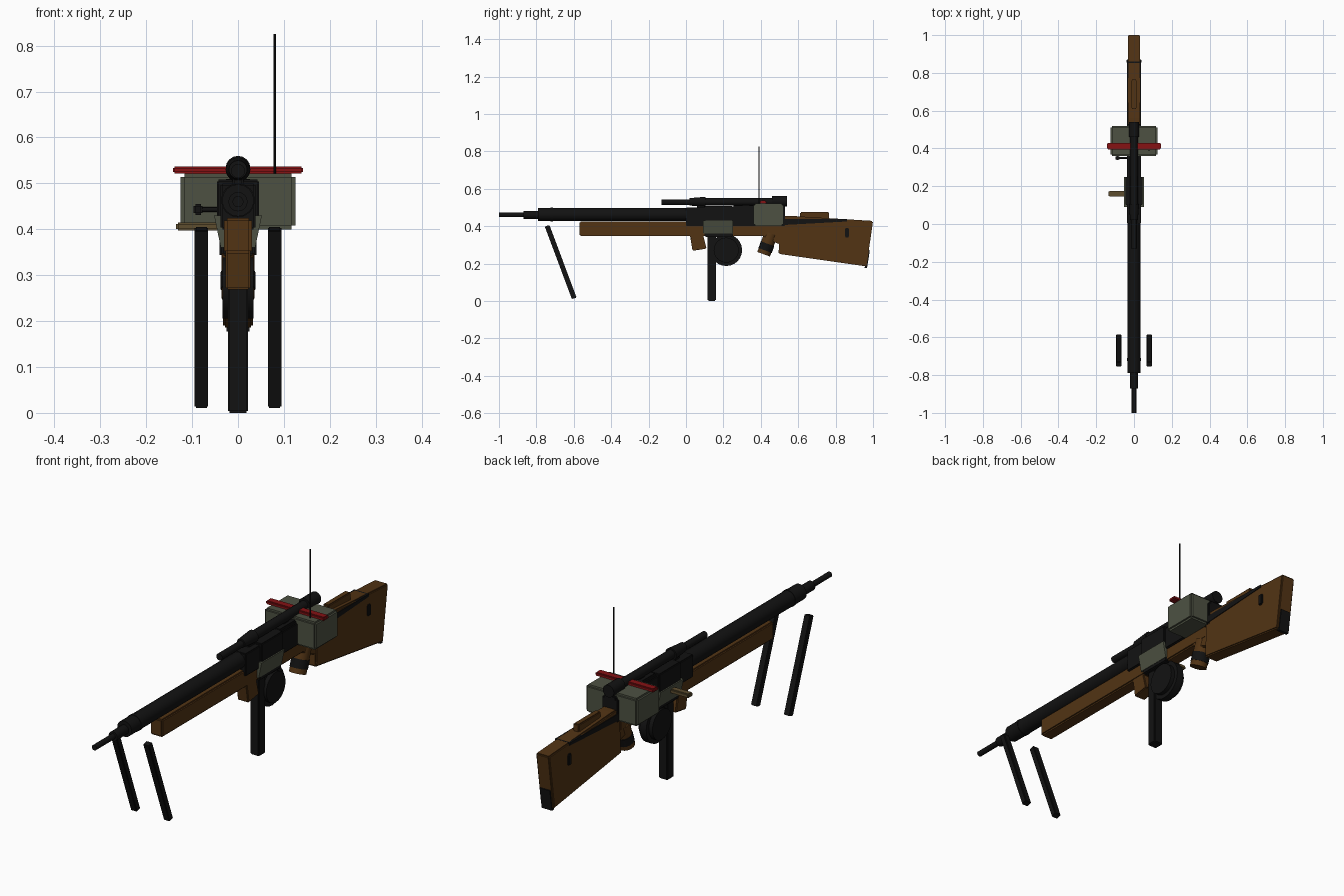
import bpy, bmesh, math
from mathutils import Vector

if "Cube" in bpy.data.objects:
    bpy.data.objects.remove(bpy.data.objects["Cube"], do_unlink=True)


def material(name, r, g, b):
    m = bpy.data.materials.new(name)
    m.use_nodes = True
    m.diffuse_color = (r, g, b, 1)
    m.node_tree.nodes["Principled BSDF"].inputs["Base Color"].default_value = (r, g, b, 1)
    return m


BLACK = material("black metal", 0.006, 0.006, 0.006)
WOOD = material("brown wood", 0.085, 0.034, 0.007)
OLIVE = material("olive paint", 0.075, 0.083, 0.055)
RED = material("red", 0.24, 0.006, 0.007)
TAN = material("tan", 0.11, 0.075, 0.028)


def finish(name, bm, mat, bevel=0.0):
    if bevel:
        sharp = [e for e in bm.edges if e.calc_face_angle(0) > 0.6]
        bmesh.ops.bevel(bm, geom=sharp, offset=bevel, segments=2, affect='EDGES', clamp_overlap=True)
    bmesh.ops.recalc_face_normals(bm, faces=bm.faces[:])
    me = bpy.data.meshes.new(name)
    bm.to_mesh(me)
    bm.free()
    me.materials.append(mat)
    ob = bpy.data.objects.new(name, me)
    bpy.context.collection.objects.link(ob)
    return ob


def box(name, mat, x, y, z, bevel=0.004):
    """Box spanning the given (min, max) ranges."""
    bm = bmesh.new()
    bmesh.ops.create_cube(bm, size=1)
    for v in bm.verts:
        v.co = [(r[0] + r[1]) / 2 + c * (r[1] - r[0]) for r, c in zip((x, y, z), v.co)]
    return finish(name, bm, mat, bevel)


def side_profile(name, mat, points, half, bevel=0.004):
    """Outline in (y, z) extruded across x."""
    bm = bmesh.new()
    face = bm.faces.new([bm.verts.new((-half, y, z)) for y, z in points])
    new = bmesh.ops.extrude_face_region(bm, geom=[face])["geom"]
    moved = [v for v in new if isinstance(v, bmesh.types.BMVert)]
    bmesh.ops.translate(bm, verts=moved, vec=(2 * half, 0, 0))
    return finish(name, bm, mat, bevel)


def rod(name, mat, a, b, r, r2=None, sides=16, bevel=0.0):
    """Cylinder or cone between two points."""
    a, b = Vector(a), Vector(b)
    bm = bmesh.new()
    bmesh.ops.create_cone(bm, cap_ends=True, segments=sides, radius1=r,
                          radius2=r if r2 is None else r2, depth=(b - a).length)
    bmesh.ops.rotate(bm, verts=bm.verts[:], matrix=(b - a).to_track_quat('Z', 'Y').to_matrix())
    bmesh.ops.translate(bm, verts=bm.verts[:], vec=(a + b) / 2)
    ob = finish(name, bm, mat, bevel)
    if sides > 8:
        bpy.context.view_layer.objects.active = ob
        ob.select_set(True)
        bpy.ops.object.shade_smooth_by_angle(angle=math.radians(35))
        ob.select_set(False)
    return ob


def along(name, mat, y0, y1, z, r, r2=None):
    return rod(name, mat, (0, y0, z), (0, y1, z), r, r2)


# Barrel, jacket and rings
along("barrel", BLACK, -1.0, -0.75, 0.46, 0.012)
along("muzzle_ring", BLACK, -0.87, -0.78, 0.46, 0.021)
along("barrel_jacket", BLACK, -0.79, 0.05, 0.463, 0.035)
along("jacket_ring", BLACK, -0.725, -0.71, 0.463, 0.037)

# Wooden fore end and grips
box("fore_end", WOOD, (-0.03, 0.03), (-0.57, 0.5), (0.347, 0.425), 0.006)
side_profile("front_grip", WOOD, [(0.02, 0.36), (0.09, 0.36), (0.11, 0.28), (0.035, 0.268)], 0.027)
side_profile("grip_neck", WOOD, [(0.36, 0.40), (0.52, 0.40), (0.51, 0.30), (0.43, 0.33)], 0.028)
rod("rear_grip", WOOD, (0, 0.455, 0.36), (0, 0.415, 0.25), 0.036)
rod("rear_grip_band", BLACK, (0, 0.436, 0.306), (0, 0.423, 0.27), 0.038)

# Receiver
box("receiver", BLACK, (-0.038, 0.038), (0.0, 0.53), (0.4, 0.5))
box("receiver_cover", BLACK, (-0.046, 0.046), (0.1, 0.25), (0.42, 0.508))
box("receiver_rear", BLACK, (-0.03, 0.03), (0.25, 0.53), (0.43, 0.51))
box("lower_frame", BLACK, (-0.036, 0.036), (0.1, 0.25), (0.343, 0.4))
side = side_profile("magazine_housing", OLIVE, [(0.09, 0.43), (0.25, 0.43), (0.25, 0.36), (0.09, 0.36)], 0.052, 0)
for v in side.data.vertices:
    if v.co.z < 0.4:
        v.co.x *= 0.72
rod("bolt_handle", BLACK, (-0.03, 0.35, 0.443), (-0.08, 0.35, 0.443), 0.005)
box("bolt_knob", BLACK, (-0.097, -0.077), (0.338, 0.362), (0.431, 0.455))
box("side_handle", TAN, (-0.135, -0.03), (0.145, 0.175), (0.397, 0.415))

# Straight magazine and drum
box("straight_magazine", BLACK, (-0.022, 0.022), (0.115, 0.16), (0.0, 0.36))
rod("drum_magazine", BLACK, (-0.034, 0.215, 0.272), (0.034, 0.215, 0.272), 0.085, sides=24, bevel=0.018)

# Stock
side_profile("stock", WOOD, [(0.5, 0.36), (0.5, 0.455), (0.56, 0.455), (1.0, 0.428),
                             (0.965, 0.185), (0.495, 0.252)], 0.033, 0.005)
side_profile("cheek_rest", WOOD, [(0.61, 0.44), (0.61, 0.475), (0.765, 0.475), (0.765, 0.43)], 0.014)
side_profile("stock_strip", BLACK, [(0.5, 0.405), (0.5, 0.437), (0.86, 0.437), (0.86, 0.425)], 0.036, 0)
box("sling_slot", BLACK, (-0.04, 0.04), (0.85, 0.872), (0.34, 0.39))
side_profile("butt_plate", BLACK, [(0.955, 0.177), (0.968, 0.177), (0.983, 0.27), (0.97, 0.27)], 0.025, 0)

# Telescopic sight
along("scope_tube", BLACK, -0.13, 0.53, 0.527, 0.015)
along("scope_front_bell", BLACK, 0.02, 0.105, 0.53, 0.02, 0.027)
along("scope_rear_bell", BLACK, 0.46, 0.54, 0.533, 0.027)
along("scope_body", BLACK, 0.1, 0.47, 0.53, 0.02)
for y in (0.06, 0.3):
    box("scope_mount", BLACK, (-0.012, 0.012), (y, y + 0.04), (0.48, 0.53))

# Equipment box with red bar and aerial
box("equipment_box", OLIVE, (-0.125, 0.125), (0.36, 0.52), (0.4, 0.522), 0.008)
box("red_bar", RED, (-0.142, 0.142), (0.395, 0.43), (0.521, 0.537))
rod("aerial", BLACK, (0.08, 0.39, 0.51), (0.08, 0.39, 0.825), 0.003, sides=8)

# Bipod legs
for label, x in (("left", 0.08), ("right", -0.08)):
    leg = side_profile(label + "_bipod_leg", BLACK, [(-0.755, 0.398), (-0.73, 0.406),
                                                     (-0.585, 0.018), (-0.61, 0.01)], 0.015, 0.003)
    leg.location.x = x
